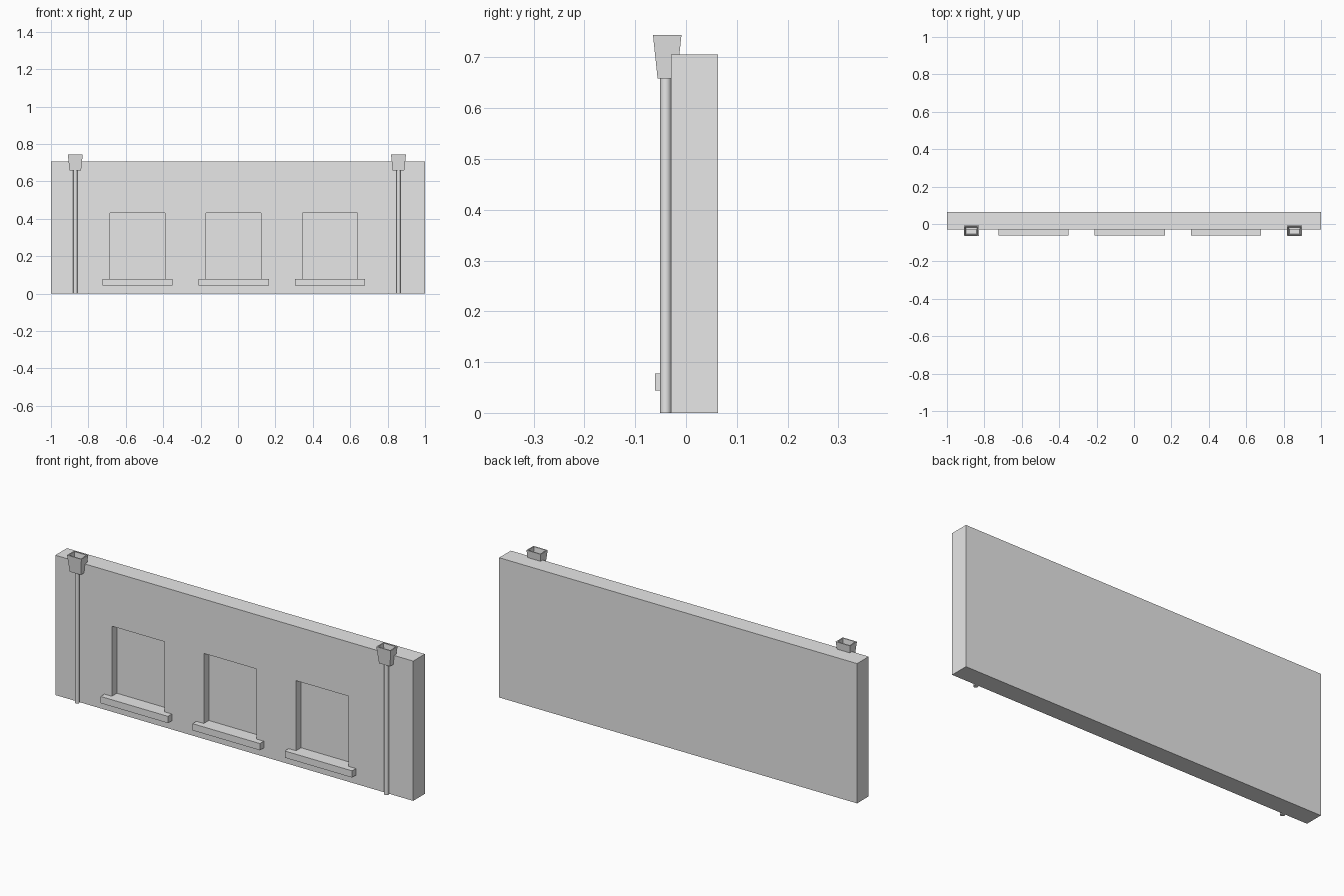
import bpy, bmesh
from mathutils import Vector, Matrix

old = bpy.data.objects.get("Cube")
if old:
    bpy.data.objects.remove(old, do_unlink=True)

grey = bpy.data.materials.new("plain_grey")
grey.use_nodes = True
grey.diffuse_color = (0.8, 0.8, 0.8, 1)
grey.node_tree.nodes["Principled BSDF"].inputs["Base Color"].default_value = (0.8, 0.8, 0.8, 1)


def finish(bm, name):
    bmesh.ops.recalc_face_normals(bm, faces=bm.faces[:])
    mesh = bpy.data.meshes.new(name)
    bm.to_mesh(mesh)
    bm.free()
    mesh.materials.append(grey)
    obj = bpy.data.objects.new(name, mesh)
    bpy.context.collection.objects.link(obj)
    return obj


def box(low, high):
    bm = bmesh.new()
    low, high = Vector(low), Vector(high)
    size = high - low
    bmesh.ops.create_cube(bm, size=1, matrix=Matrix.Translation((low + high) / 2)
                          @ Matrix.Diagonal((*size, 1)))
    return bm


FRONT = -0.03
WINDOW_X = (-0.537, -0.023, 0.492)
HALF_W, BOTTOM, TOP = 0.147, 0.078, 0.432

# Wall with recessed window openings
bm = box((-1, FRONT, 0), (1, 0.063, 0.706))
cuts = [((x + s * HALF_W, 0, 0), (1, 0, 0)) for x in WINDOW_X for s in (-1, 1)]
cuts += [((0, 0, z), (0, 0, 1)) for z in (BOTTOM, TOP)]
for point, normal in cuts:
    bmesh.ops.bisect_plane(bm, geom=bm.verts[:] + bm.edges[:] + bm.faces[:],
                           plane_co=point, plane_no=normal)


def is_window(face):
    c = face.calc_center_median()
    return (face.normal.y < -0.9 and BOTTOM < c.z < TOP
            and any(abs(c.x - x) < HALF_W for x in WINDOW_X))


bm.normal_update()
panes = [f for f in bm.faces if is_window(f)]
panes = bmesh.ops.extrude_discrete_faces(bm, faces=panes)["faces"]
bmesh.ops.translate(bm, verts=[v for f in panes for v in f.verts], vec=(0, 0.04, 0))
bmesh.ops.dissolve_limit(bm, angle_limit=0.01, verts=bm.verts[:], edges=bm.edges[:])
finish(bm, "wall")

# Window sills
for i, x in enumerate(WINDOW_X):
    finish(box((x - 0.188, -0.061, 0.044), (x + 0.188, FRONT, BOTTOM)), f"window_sill_{i + 1}")

# Drainpipes with open, flared rain hoppers
for side, x in (("right", -0.87), ("left", 0.858)):
    bm = bmesh.new()
    bmesh.ops.create_cone(bm, cap_ends=True, segments=16, radius1=0.011, radius2=0.011,
                          depth=0.67, matrix=Matrix.Translation((x, -0.04, 0.335)))
    pipe = finish(bm, f"{side}_drainpipe")
    for p in pipe.data.polygons:
        p.use_smooth = abs(p.normal.z) < 0.5

    bm = box((x - 0.04, -0.065, 0.659), (x + 0.04, -0.009, 0.744))
    for v in bm.verts:
        if v.co.z < 0.7:
            v.co.x = x + (v.co.x - x) * 0.77
            v.co.y = -0.037 + (v.co.y + 0.037) * 0.68
    bm.normal_update()
    rim = [f for f in bm.faces if f.normal.z > 0.9]
    bmesh.ops.inset_region(bm, faces=rim, thickness=0.008)
    floor = bmesh.ops.extrude_discrete_faces(bm, faces=rim)["faces"]
    for v in floor[0].verts:
        v.co = (x + (v.co.x - x) * 0.8, -0.037 + (v.co.y + 0.037) * 0.75, 0.69)
    finish(bm, f"{side}_rain_hopper")
